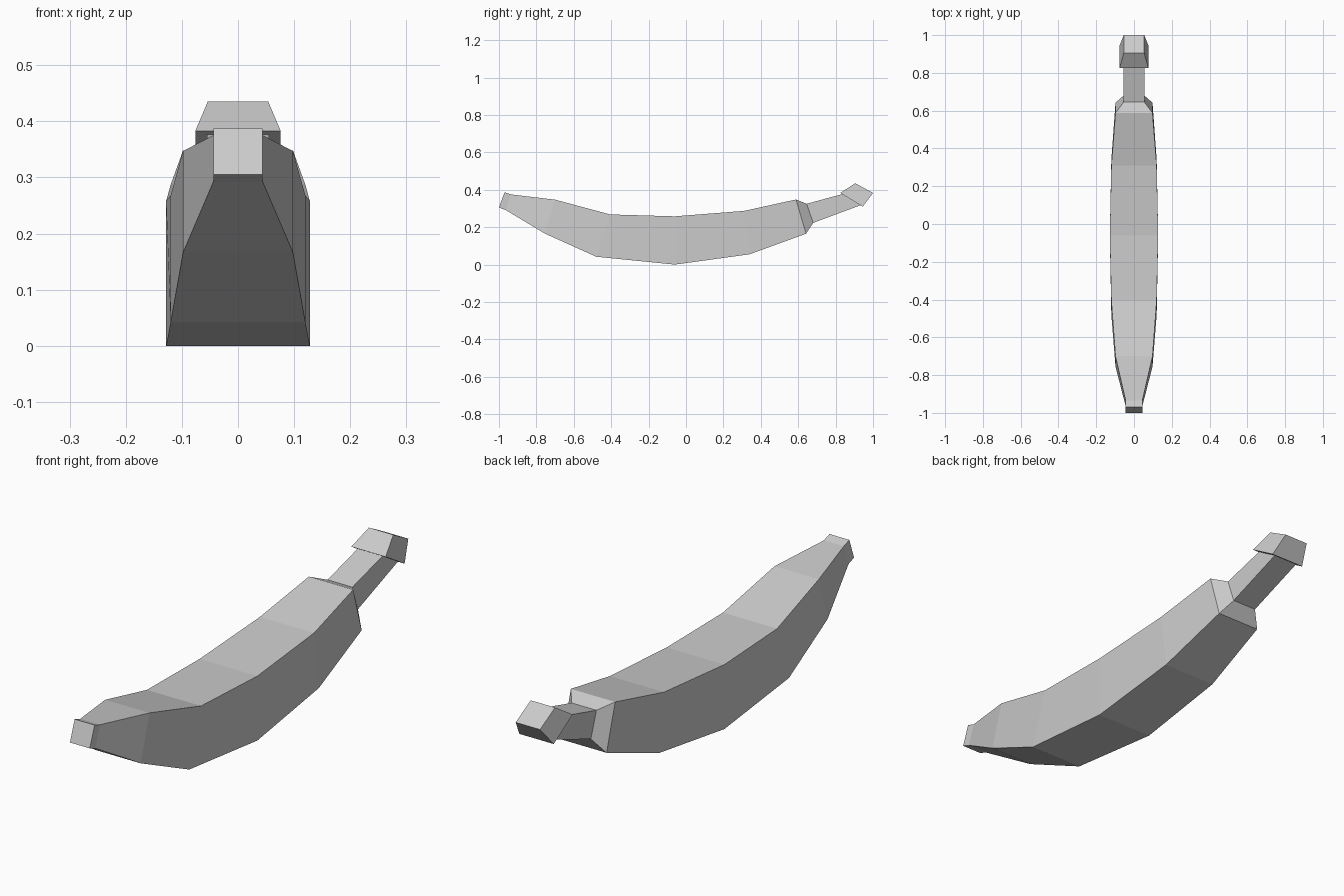
import bpy
import bmesh

cube = bpy.data.objects.get("Cube")
if cube:
    bpy.data.objects.remove(cube)

grey = bpy.data.materials.new("plain_grey")
grey.use_nodes = True
colour = (0.6, 0.6, 0.6, 1)
grey.diffuse_color = colour
grey.node_tree.nodes["Principled BSDF"].inputs["Base Color"].default_value = colour


def loft(name, sections):
    """Skin four-sided rings, each given as top (y, z), bottom (y, z), half width."""
    bm = bmesh.new()
    rings = []
    for top, bottom, w in sections:
        corners = [(-w, *top), (w, *top), (w, *bottom), (-w, *bottom)]
        rings.append([bm.verts.new(c) for c in corners])
    for a, b in zip(rings, rings[1:]):
        for i in range(4):
            j = (i + 1) % 4
            bm.faces.new((a[i], a[j], b[j], b[i]))
    bm.faces.new(rings[0])
    bm.faces.new(rings[-1][::-1])
    bmesh.ops.recalc_face_normals(bm, faces=bm.faces)
    mesh = bpy.data.meshes.new(name)
    bm.to_mesh(mesh)
    bm.free()
    mesh.materials.append(grey)
    obj = bpy.data.objects.new(name, mesh)
    bpy.context.collection.objects.link(obj)
    return obj


# Curved fruit body, from blunt tip to shoulder
loft("fruit_body", [
    ((-0.97, 0.387), (-1.0, 0.305), 0.044),
    ((-0.935, 0.375), (-0.965, 0.292), 0.044),
    ((-0.70, 0.347), (-0.755, 0.166), 0.098),
    ((-0.405, 0.268), (-0.48, 0.042), 0.12),
    ((-0.06, 0.258), (-0.06, 0.0), 0.128),
    ((0.31, 0.287), (0.34, 0.055), 0.12),
    ((0.588, 0.348), (0.642, 0.165), 0.098),
    ((0.645, 0.325), (0.68, 0.223), 0.055),
])

# Narrow stem
loft("stem", [
    ((0.645, 0.325), (0.68, 0.223), 0.055),
    ((0.84, 0.378), (0.935, 0.318), 0.055),
])

# Tapered cap on the end of the stem
loft("stem_cap", [
    ((0.825, 0.383), (0.945, 0.31), 0.076),
    ((0.905, 0.435), (1.0, 0.383), 0.054),
])
